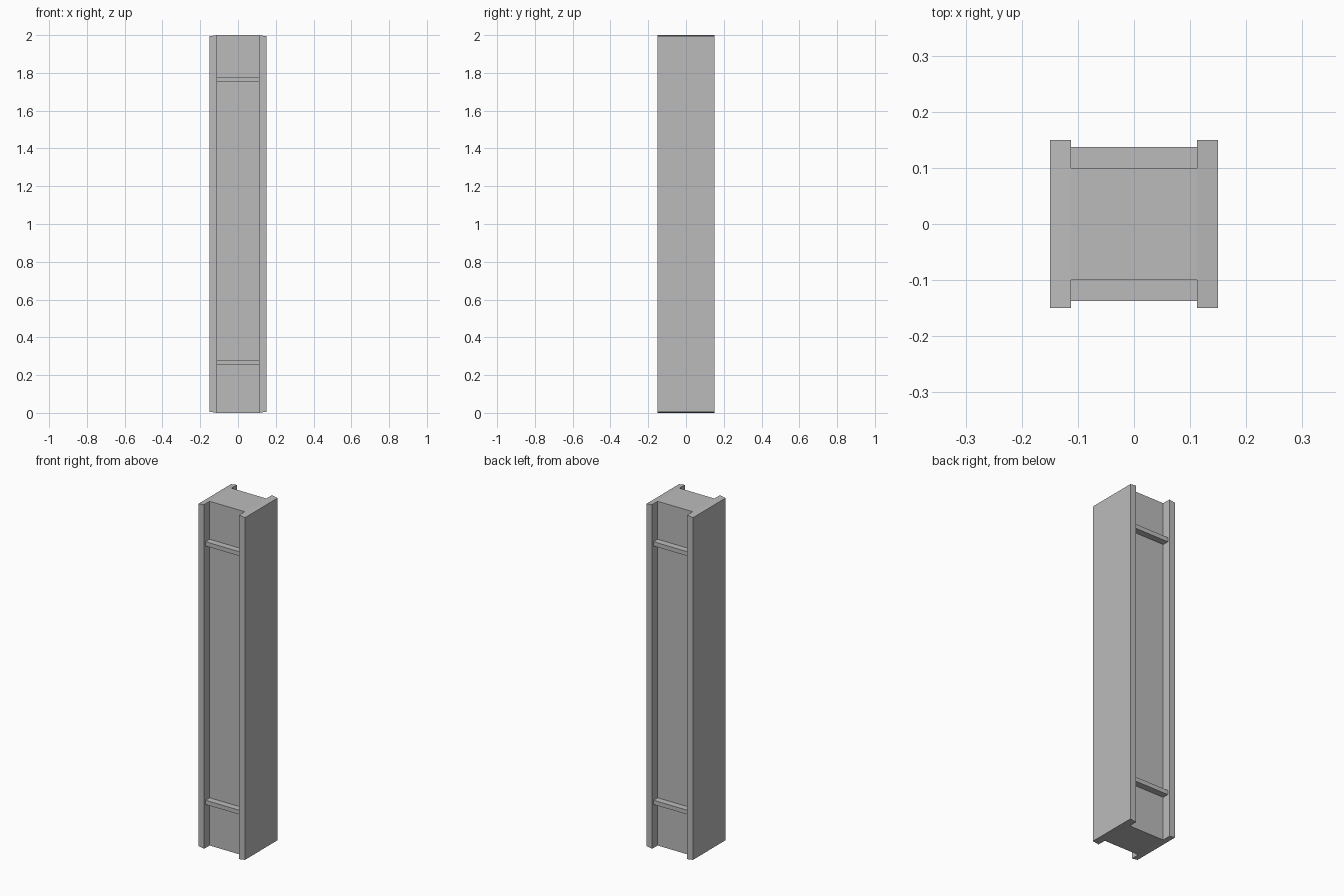
import bpy
import bmesh

cube = bpy.data.objects.get("Cube")
if cube:
    bpy.data.objects.remove(cube, do_unlink=True)

HEIGHT = 2.0
HALF = 0.15        # outer half width
INNER = 0.1125     # inner face of the flanges
CORE = 0.1         # half depth of the core
RIB = 0.1375       # outer reach of the ribs
SLOPE = 0.006      # fall of the flange ends toward the outside

grey = bpy.data.materials.new("plain_grey")
grey.use_nodes = True
colour = (0.5, 0.5, 0.5, 1.0)
grey.diffuse_color = colour
grey.node_tree.nodes["Principled BSDF"].inputs["Base Color"].default_value = colour


def prism(name, profile, y0, y1):
    """Extrude an (x, z) profile from y0 to y1."""
    bm = bmesh.new()
    face = bm.faces.new([bm.verts.new((x, y0, z)) for x, z in profile])
    ext = bmesh.ops.extrude_face_region(bm, geom=[face])
    verts = [g for g in ext["geom"] if isinstance(g, bmesh.types.BMVert)]
    bmesh.ops.translate(bm, verts=verts, vec=(0, y1 - y0, 0))
    bmesh.ops.recalc_face_normals(bm, faces=bm.faces)
    mesh = bpy.data.meshes.new(name)
    bm.to_mesh(mesh)
    bm.free()
    mesh.materials.append(grey)
    obj = bpy.data.objects.new(name, mesh)
    bpy.context.collection.objects.link(obj)


def box(name, half_x, y0, y1, z0, z1):
    prism(name, [(-half_x, z0), (half_x, z0), (half_x, z1), (-half_x, z1)], y0, y1)


# Central core
box("core", INNER, -CORE, CORE, 0, HEIGHT)

# Side flanges with slightly sloped ends
for side, s in (("left", 1), ("right", -1)):
    prism(side + "_flange",
          [(s * INNER, 0), (s * HALF, SLOPE), (s * HALF, HEIGHT - SLOPE), (s * INNER, HEIGHT)],
          -HALF, HALF)

# Cross ribs on the front and back
for face, s in (("front", -1), ("back", 1)):
    for level, z in (("lower", 0.265), ("upper", 1.767)):
        box(f"{face}_{level}_rib", INNER, s * CORE, s * RIB, z - 0.0125, z + 0.0125)
